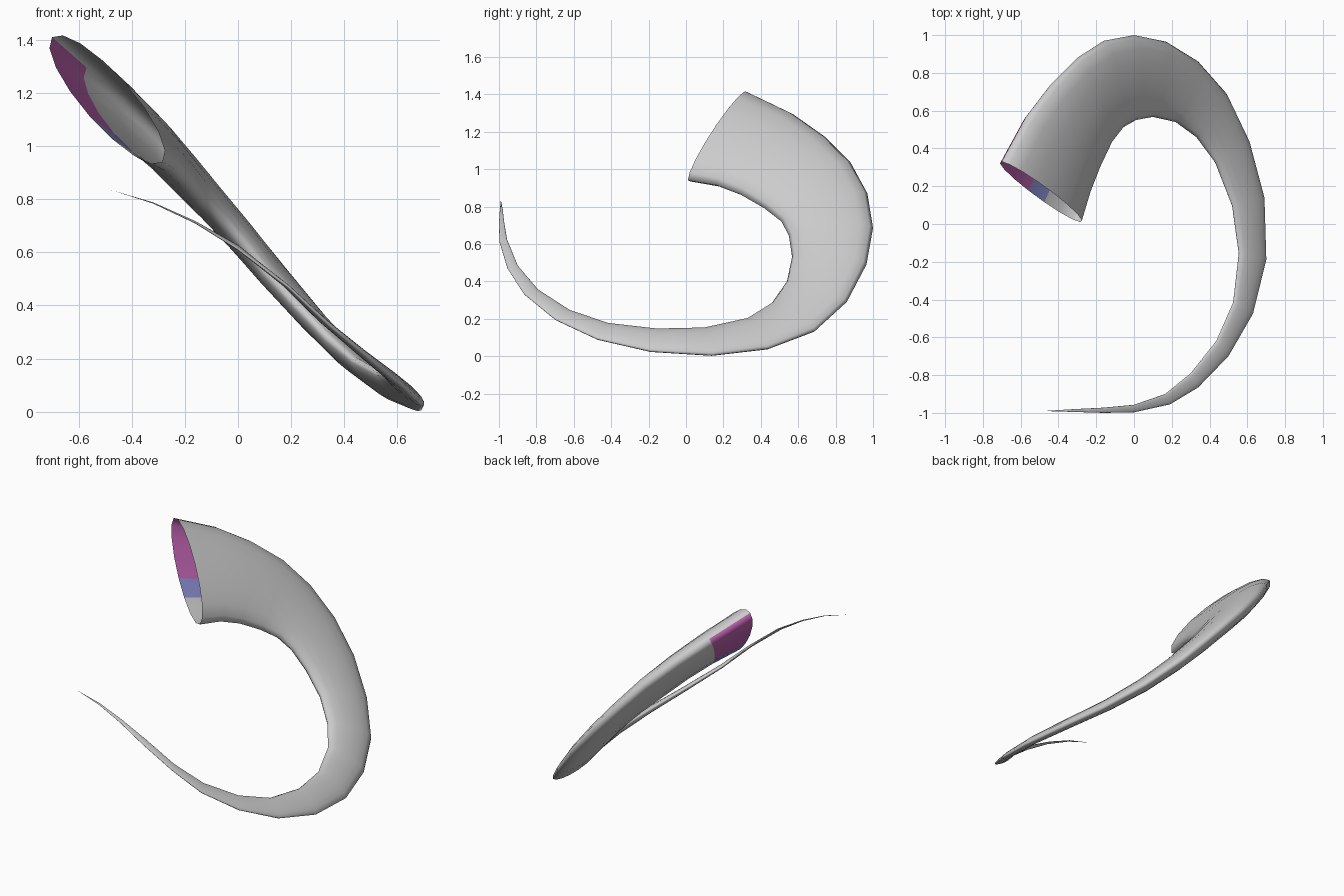
import bpy, bmesh, math
from mathutils import Vector

if "Cube" in bpy.data.objects:
    bpy.data.objects.remove(bpy.data.objects["Cube"])

SIDES = 16
FLATNESS = 0.26

# Outer and inner edge of each cross-section, from mouth to tip
edges = [
    ((-.70, .33, 1.41), (-.285, .01, .94)),
    ((-.57, .57, 1.295), (-.24, .16, .915)),
    ((-.44, .74, 1.175), (-.19, .29, .865)),
    ((-.30, .88, 1.035), (-.13, .42, .79)),
    ((-.16, .97, .87), (-.06, .51, .72)),
    ((0, 1, .685), (.01, .55, .645)),
    ((.17, .965, .49), (.10, .567, .53)),
    ((.34, .86, .29), (.22, .54, .40)),
    ((.49, .69, .135), (.33, .46, .285)),
    ((.61, .44, .04), (.43, .325, .20)),
    ((.69, .14, .005), (.52, .095, .15)),
    ((.70, -.19, .025), (.555, -.155, .145)),
    ((.63, -.475, .09), (.525, -.415, .175)),
    ((.50, -.70, .195), (.435, -.62, .245)),
    ((.34, -.865, .33), (.30, -.79, .355)),
    ((.19, -.955, .47), (.165, -.90, .485)),
    ((0, -.997, .61), (0, -.957, .625)),
    ((-.16, -1, .71), (-.16, -.972, .715)),
    ((-.32, -.995, .785), (-.32, -.98, .787)),
]
TIP = Vector((-.48, -.99, .835))

pairs = [(Vector(o), Vector(i)) for o, i in edges]
centres = [(o + i) / 2 for o, i in pairs] + [TIP]

# Flattened elliptical rings
bm = bmesh.new()
rings = []
for k, (o, i) in enumerate(pairs):
    major = (o - i) / 2
    tangent = centres[k + 1] - centres[max(k - 1, 0)]
    minor = tangent.cross(major).normalized() * major.length * FLATNESS
    ring = []
    for s in range(SIDES):
        a = 2 * math.pi * s / SIDES
        ring.append(bm.verts.new(centres[k] + major * math.cos(a) + minor * math.sin(a)))
    rings.append(ring)

# Skin, open at the mouth and pointed at the tip
mouth_faces = []
for k in range(len(rings) - 1):
    for s in range(SIDES):
        n = (s + 1) % SIDES
        f = bm.faces.new((rings[k][s], rings[k][n], rings[k + 1][n], rings[k + 1][s]))
        if k == 0:
            mouth_faces.append((f, s))
tip = bm.verts.new(TIP)
for s in range(SIDES):
    bm.faces.new((rings[-1][s], rings[-1][(s + 1) % SIDES], tip))
bmesh.ops.recalc_face_normals(bm, faces=bm.faces)

# Normals must point away from the centre line
f0 = mouth_faces[0][0]
if f0.normal.dot(f0.calc_center_median() - (centres[0] + centres[1]) / 2) < 0:
    bmesh.ops.reverse_faces(bm, faces=bm.faces)

# Coloured patch on the underside of the mouth
for f, s in mouth_faces:
    f.normal_update()
    if f.normal.dot(Vector((-1, 0, -1))) > 0:
        step = min(s, SIDES - 1 - s)
        if step < 4:
            f.material_index = 1
        elif step < 5:
            f.material_index = 2
for f in bm.faces:
    f.smooth = True

mesh = bpy.data.meshes.new("horn")
bm.to_mesh(mesh)
bm.free()
for name, col in (("horn_grey", (.6, .6, .6, 1)),
                  ("mouth_magenta", (.5, .12, .42, 1)),
                  ("mouth_blue", (.25, .25, .6, 1))):
    mat = bpy.data.materials.new(name)
    mat.diffuse_color = col
    mat.use_nodes = True
    mat.node_tree.nodes["Principled BSDF"].inputs["Base Color"].default_value = mat.diffuse_color
    mesh.materials.append(mat)
horn = bpy.data.objects.new("horn", mesh)
bpy.context.collection.objects.link(horn)
